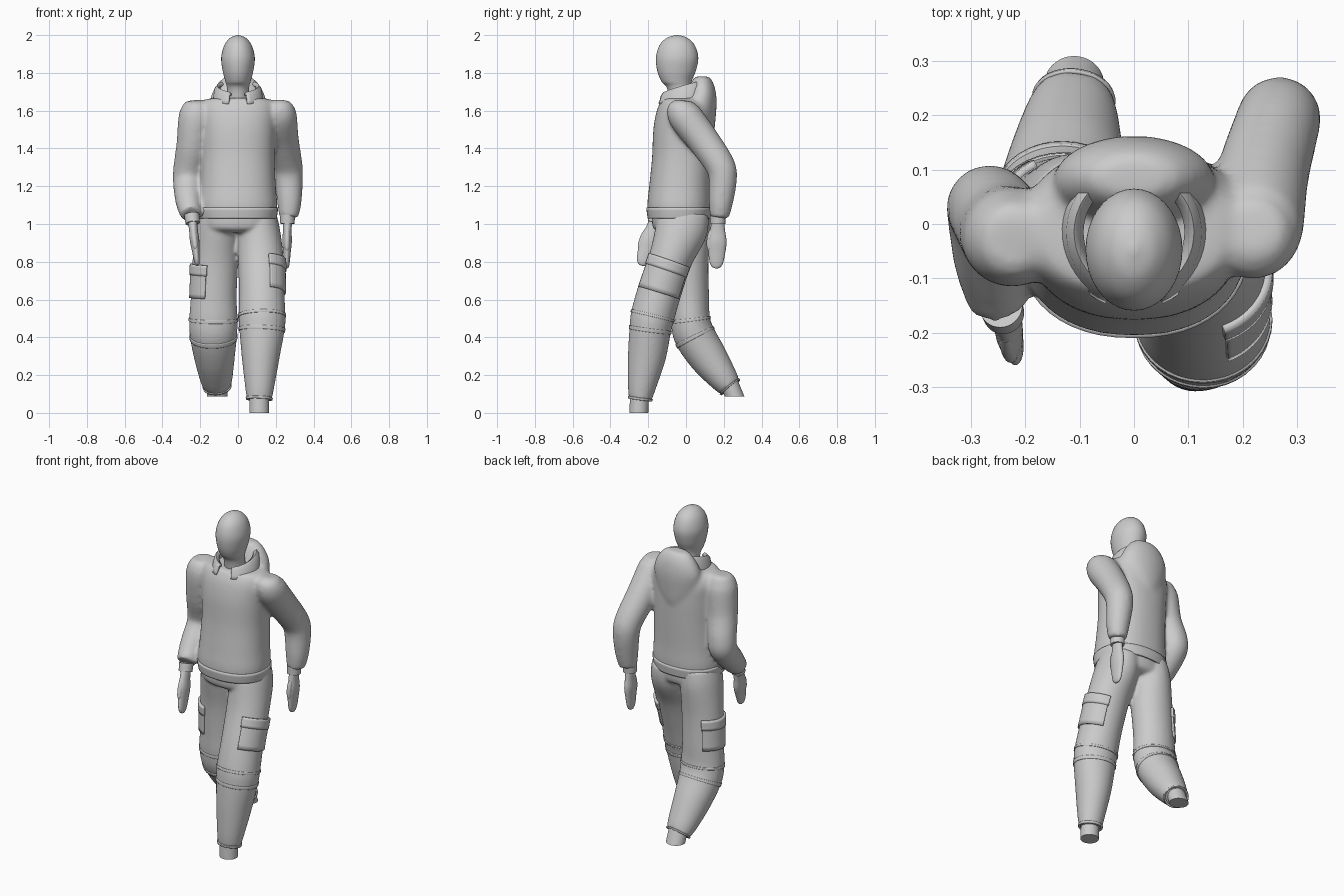
import bpy, bmesh
from math import cos, sin, radians
from mathutils import Vector

if "Cube" in bpy.data.objects:
    bpy.data.objects.remove(bpy.data.objects["Cube"])


def finish(name, bm, thick=0, angle=45):
    bmesh.ops.recalc_face_normals(bm, faces=bm.faces)
    me = bpy.data.meshes.new(name)
    bm.to_mesh(me)
    bm.free()
    ob = bpy.data.objects.new(name, me)
    bpy.context.collection.objects.link(ob)
    for p in me.polygons:
        p.use_smooth = True
    me.set_sharp_from_angle(angle=radians(angle))
    if thick:
        m = ob.modifiers.new("thickness", 'SOLIDIFY')
        m.thickness = thick
        m.offset = 0
    return ob


def at(rings, t):
    """Catmull-Rom point on a list of (x, y, z, rx, ry) rings."""
    n = len(rings)
    i = min(max(int(t), 0), n - 2)
    f = t - i
    p = [rings[min(max(k, 0), n - 1)] for k in (i - 1, i, i + 1, i + 2)]
    return [0.5 * (2 * b + (c - a) * f + (2 * a - 5 * b + 4 * c - d) * f * f
                   + (3 * b - a - 3 * c + d) * f ** 3) for a, b, c, d in zip(*p)]


def loft(name, rings, t0=0, t1=None, a0=0, a1=360, grow=0, thick=0,
         flat=False, power=2, n=36, per=6):
    """Skin rings listed top to bottom; partial t / angle ranges give bands and patches."""
    rings = [r if len(r) == 5 else (*r, r[3]) for r in rings]
    last = len(rings) - 1
    t1 = last if t1 is None else t1
    full = a1 - a0 >= 360
    steps = max(4, round((t1 - t0) * per))
    bm = bmesh.new()
    rows = []
    for s in range(steps + 1):
        t = t0 + (t1 - t0) * s / steps
        x, y, z, rx, ry = at(rings, t)
        U, V = Vector((1, 0, 0)), Vector((0, 1, 0))
        if not flat:
            T = Vector(at(rings, min(t + .3, last))[:3]) - Vector(at(rings, max(t - .3, 0))[:3])
            T.normalize()
            U = (U - T * U.dot(T)).normalized()
            V = U.cross(T)
        row = []
        for k in range(n if full else n + 1):
            a = radians(a0 + (a1 - a0) * k / n)
            c, d = cos(a), sin(a)
            c = abs(c) ** (2 / power) * (1 if c > 0 else -1)
            d = abs(d) ** (2 / power) * (1 if d > 0 else -1)
            row.append(bm.verts.new(Vector((x, y, z)) + U * c * (rx + grow) + V * d * (ry + grow)))
        rows.append(row)
    for r, q in zip(rows, rows[1:]):
        for k in range(n):
            j = (k + 1) % len(r)
            bm.faces.new((r[k], r[j], q[j], q[k]))
    if full and not thick:
        bm.faces.new(rows[0])
        bm.faces.new(rows[-1])
    return finish(name, bm, thick)


def fuse(name, obs, smooth):
    """Melt overlapping closed parts into one garment."""
    bpy.ops.object.select_all(action='DESELECT')
    for o in obs:
        o.select_set(True)
    ob = bpy.context.view_layer.objects.active = obs[0]
    bpy.ops.object.join()
    ob.name = name
    m = ob.modifiers.new("melt", 'REMESH')
    m.mode, m.voxel_size, m.use_smooth_shade = 'VOXEL', .01, True
    m = ob.modifiers.new("soften", 'SMOOTH')
    m.iterations, m.factor = smooth, .5


# Head and neck
loft("head", [(0, -.047, 2.0, .006, .008), (0, -.047, 1.985, .042, .055), (0, -.047, 1.945, .073, .094),
              (0, -.047, 1.88, .089, .112), (0, -.05, 1.81, .081, .102), (0, -.05, 1.755, .067, .08),
              (0, -.035, 1.71, .058, .063), (0, -.02, 1.56, .057, .06)], flat=True)

# Jacket body, hem band and folded hood
torso = [(0, -.02, 1.668, .11, .1), (0, -.015, 1.655, .18, .115), (0, -.01, 1.6, .205, .145),
         (0, -.015, 1.5, .2, .158), (0, -.02, 1.35, .194, .16), (0, -.03, 1.2, .2, .165),
         (0, -.035, 1.1, .208, .17), (0, -.035, 1.03, .2, .163)]
jacket = [loft("jacket_body", torso, flat=True, power=2.25, n=48)]
loft("jacket_hem", torso, 6.15, 7, grow=-.001, thick=.012, flat=True, power=2.25, n=48)
jacket.append(loft("hood", [
    (0, .085, 1.782, .03, .015), (0, .085, 1.775, .075, .042), (0, .085, 1.73, .118, .066),
    (0, .08, 1.66, .148, .082), (0, .07, 1.57, .14, .088), (0, .06, 1.48, .11, .088),
    (0, .05, 1.42, .06, .08)], flat=True))

# Stand-up collar with a front gap, rising towards the hood
bm = bmesh.new()
N = 40
cols = []
for k in range(N + 1):
    a = radians(-90 + 22 + 316 * k / N)
    back = (1 + sin(a)) / 2
    top = 1.685 + .07 * back ** .8
    cols.append([bm.verts.new((r * cos(a), -.015 + r * 1.02 * sin(a), z)) for r, z in (
        (.132, 1.635), (.125, 1.65 + .02 * back), (.117, top - .012), (.109, top), (.098, top - .01))])
for c, d in zip(cols, cols[1:]):
    for i in range(4):
        bm.faces.new((c[i], d[i], d[i + 1], c[i + 1]))
finish("collar", bm, .016, 60)

# Sleeves
arms = {
    "right": [(.22, -.018, 1.655, .035), (.22, -.018, 1.64, .065), (.221, -.01, 1.58, .089),
              (.237, .09, 1.445, .085), (.262, .178, 1.315, .079), (.268, .195, 1.24, .075),
              (.272, .185, 1.12, .065), (.268, .177, 1.035, .051)],
    "left": [(-.22, -.02, 1.655, .035), (-.22, -.02, 1.64, .065), (-.223, -.025, 1.57, .091),
             (-.24, -.01, 1.42, .086), (-.262, .025, 1.29, .081), (-.266, .018, 1.22, .078),
             (-.262, -.07, 1.12, .069), (-.25, -.145, 1.05, .055)]}
# Wrist and fingertip positions
hands = {"right": ((.262, .17, 1.05), (.258, .16, .765)),
         "left": ((-.245, -.15, 1.05), (-.215, -.235, .78))}
# Trouser legs
legs = {
    "right": [(.1, -.01, 1.06, .1, .13), (.107, -.025, .97, .114, .138), (.12, -.08, .82, .121, .116),
              (.125, -.138, .65, .12, .116), (.127, -.175, .52, .124, .116), (.127, -.188, .45, .121, .111),
              (.12, -.207, .3, .101, .101), (.115, -.232, .15, .079, .077), (.112, -.243, .07, .066, .06)],
    "left": [(-.1, -.01, 1.06, .1, .13), (-.107, 0, .97, .114, .131), (-.12, .01, .8, .121, .109),
             (-.128, .018, .62, .121, .104), (-.13, .023, .5, .128, .104), (-.13, .045, .41, .125, .109),
             (-.124, .12, .29, .107, .101), (-.115, .2, .18, .086, .077), (-.11, .235, .135, .071, .061)]}
ankles = {"right": [(.112, -.246, .09, .052, .05), (.112, -.25, 0, .052, .05)],
          "left": [(-.11, .225, .17, .055, .05), (-.11, .257, .088, .055, .052)]}

# Hips, with the shirt edge between jacket and legs
trousers = [loft("hips", [(0, -.03, 1.05, .188, .152), (0, -.03, .98, .186, .145),
                          (0, -.03, .955, .14, .11)], flat=True, power=2.2)]
for side in ("right", "left"):
    s = 1 if side == "right" else -1
    jacket.append(loft(side + "_sleeve", arms[side]))
    # Wrist, hand and thumb
    w, tip = map(Vector, hands[side])

    def h(f, rx, ry, dy=0):
        p = w.lerp(tip, f)
        return (p.x, p.y + dy, p.z, rx, ry)
    loft(side + "_wrist", [h(0, .04, .042), h(.17, .038, .04)])
    loft(side + "_hand", [h(.1, .025, .032), h(.3, .023, .04), h(.5, .025, .05), h(.7, .02, .045),
                          h(.9, .015, .035), h(.98, .01, .02), h(1, .003, .006)], n=24)
    loft(side + "_thumb", [h(.3, .012, .014, -.03), h(.45, .014, .015, -.04), h(.62, .012, .013, -.04),
                           h(.68, .004, .005, -.038)], n=16)
    # Legs, knee seams and bottom hem
    leg = legs[side]
    trousers.append(loft(side + "_leg", leg))
    for i, t in enumerate((4.0, 5.0)):
        loft(f"{side}_knee_seam_{i}", leg, t, t + .15, grow=-.002, thick=.011)
    loft(side + "_leg_hem", leg, 7.75, 8, grow=-.001, thick=.01)
    loft(side + "_ankle", ankles[side], flat=True)
    # Cargo pocket with flap on the outer thigh
    a0, a1 = (-68, 60) if s > 0 else (120, 248)
    loft(side + "_cargo_pocket", leg, 2.15, 3.1, a0, a1, grow=.001, thick=.016)
    loft(side + "_pocket_flap", leg, 2.1, 2.4, a0 - 2, a1 + 2, grow=.004, thick=.018)

fuse("jacket", jacket, 14)
fuse("trousers", trousers, 6)
